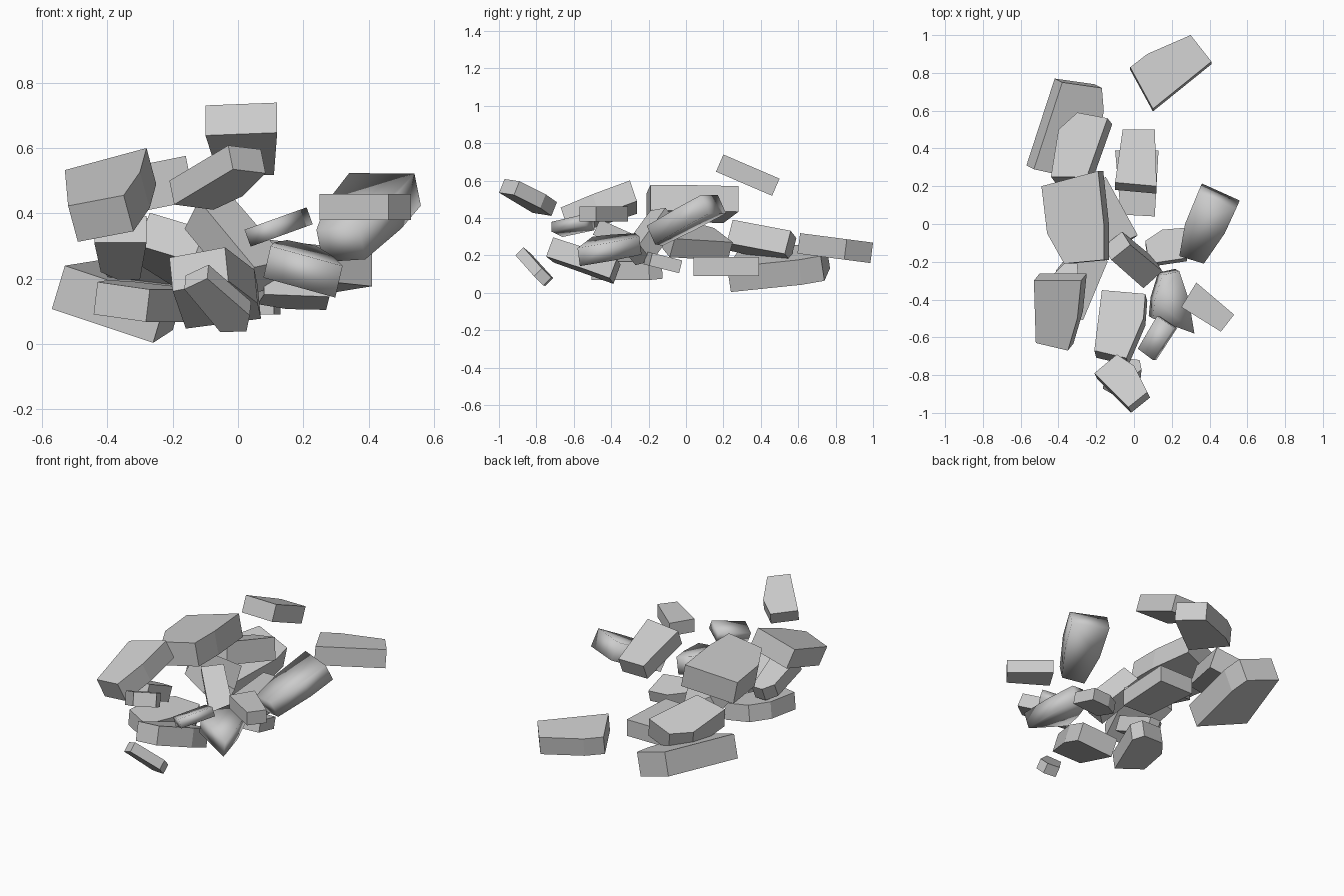
import bpy
import bmesh
from mathutils import Vector

default_cube = bpy.data.objects.get("Cube")
if default_cube:
    bpy.data.objects.remove(default_cube, do_unlink=True)

# One plain stone colour
stone = bpy.data.materials.new("stone grey")
stone.use_nodes = True
stone_colour = (0.6, 0.6, 0.6, 1)
stone.diffuse_color = stone_colour
stone.node_tree.nodes["Principled BSDF"].inputs["Base Color"].default_value = stone_colour


def make_shard(name, outline, height, slope_x=0, slope_y=0, thickness=.1, smooth=False):
    """Tilted slab: the outline lies on a sloped plane, height is at its first corner."""
    start_x, start_y = outline[0]
    normal = Vector((-slope_x, -slope_y, 1)).normalized()
    top = [Vector((x, y, height + slope_x * (x - start_x) + slope_y * (y - start_y)))
           for x, y in outline]
    mesh_builder = bmesh.new()
    upper = [mesh_builder.verts.new(point) for point in top]
    face = mesh_builder.faces.new(upper)
    extruded = bmesh.ops.extrude_face_region(mesh_builder, geom=[face], use_keep_orig=True)
    lower = [item for item in extruded["geom"] if isinstance(item, bmesh.types.BMVert)]
    bmesh.ops.translate(mesh_builder, verts=lower, vec=-normal * thickness)
    bmesh.ops.recalc_face_normals(mesh_builder, faces=mesh_builder.faces[:])
    for polygon in mesh_builder.faces:
        polygon.smooth = smooth
    mesh = bpy.data.meshes.new(name)
    mesh_builder.to_mesh(mesh)
    mesh_builder.free()
    mesh.materials.append(stone)
    shard = bpy.data.objects.new(name, mesh)
    bpy.context.scene.collection.objects.link(shard)
    return shard


# Rear shards
make_shard("rear_shard", [(-.02, .83), (.07, .9), (.3, 1), (.41, .86), (.1, .61)],
           height=.29, slope_y=-.13, thickness=.11)
make_shard("rear_left_base_shard",
           [(-.53, .29), (-.38, .75), (-.17, .72), (-.16, .6), (-.22, .22)],
           height=.24, slope_x=-.3, slope_y=.15, thickness=.14)
make_shard("rear_left_upper_shard",
           [(-.25, .25), (-.14, .56), (-.3, .59), (-.4, .5), (-.44, .25)],
           height=.39, slope_x=.2, slope_y=-.26, thickness=.13)
make_shard("highest_shard", [(-.06, .5), (.11, .5), (.12, .2), (-.1, .22)],
           height=.61, slope_y=-.43)
make_shard("flat_low_shard", [(-.1, .39), (.13, .39), (.11, .04), (-.07, .05)], height=.19)

# Middle shards
make_shard("large_middle_shard",
           [(-.49, .2), (-.19, .28), (-.16, 0), (-.16, -.19), (-.37, -.21), (-.46, -.05)],
           height=.51, slope_x=.2, thickness=.14)
make_shard("tucked_middle_shard",
           [(-.15, .25), (.02, -.06), (-.1, -.11), (-.27, -.05), (-.27, .15)],
           height=.27, slope_x=-.4, slope_y=-.28, thickness=.11)
make_shard("small_flat_shard", [(.06, -.09), (.15, -.03), (.27, -.02), (.28, -.18), (.08, -.21)],
           height=.19, slope_y=-.25, thickness=.07)
make_shard("steep_centre_shard", [(-.12, -.19), (-.02, -.11), (.15, -.25), (.05, -.34)],
           height=.44, slope_x=-.5, slope_y=.8, thickness=.12)

# Front shards
make_shard("front_left_upper_shard",
           [(-.28, -.3), (-.53, -.3), (-.52, -.63), (-.35, -.67), (-.3, -.5)],
           height=.6, slope_x=.27, slope_y=.34, thickness=.12)
make_shard("front_left_leaning_shard",
           [(-.3, -.21), (-.37, -.21), (-.42, -.26), (-.44, -.46), (-.28, -.46)],
           height=.28, slope_y=-.45, thickness=.09)
make_shard("front_left_low_shard",
           [(-.43, -.44), (-.27, -.51), (-.14, -.2), (-.17, -.13), (-.32, -.15), (-.4, -.25)],
           height=.19, slope_x=-.12, slope_y=.05, thickness=.1)
make_shard("front_centre_shard",
           [(-.17, -.35), (.06, -.37), (.05, -.5), (-.04, -.71), (-.21, -.67)],
           height=.15, slope_x=.1, slope_y=-.37, thickness=.11)
make_shard("foremost_shard", [(-.21, -.79), (-.09, -.69), (0, -.75), (.07, -.89), (-.03, -.97)],
           height=.5, slope_x=.2, slope_y=-.4, thickness=.08)
make_shard("steep_front_shard",
           [(-.16, -.83), (-.09, -.87), (.04, -.77), (.03, -.72), (-.05, -.71)],
           height=.21, slope_x=-.1, slope_y=-1, thickness=.06)
make_shard("right_flat_shard", [(.25, -.44), (.33, -.31), (.53, -.48), (.46, -.57)],
           height=.46, thickness=.08)

# Smoothly shaded pebbles on the right
make_shard("right_pebble",
           [(.24, -.17), (.27, 0), (.34, .17), (.54, .08), (.48, -.05), (.37, -.21)],
           height=.35, slope_x=.2, slope_y=.45, thickness=.11, smooth=True)
make_shard("front_right_pebble",
           [(.1, -.5), (.11, -.4), (.15, -.27), (.24, -.25), (.29, -.4), (.32, -.58)],
           height=.3, slope_x=-.23, slope_y=.13, smooth=True)
make_shard("small_pebble", [(.02, -.66), (.12, -.49), (.21, -.55), (.1, -.72)],
           height=.35, slope_x=.36, thickness=.055, smooth=True)
